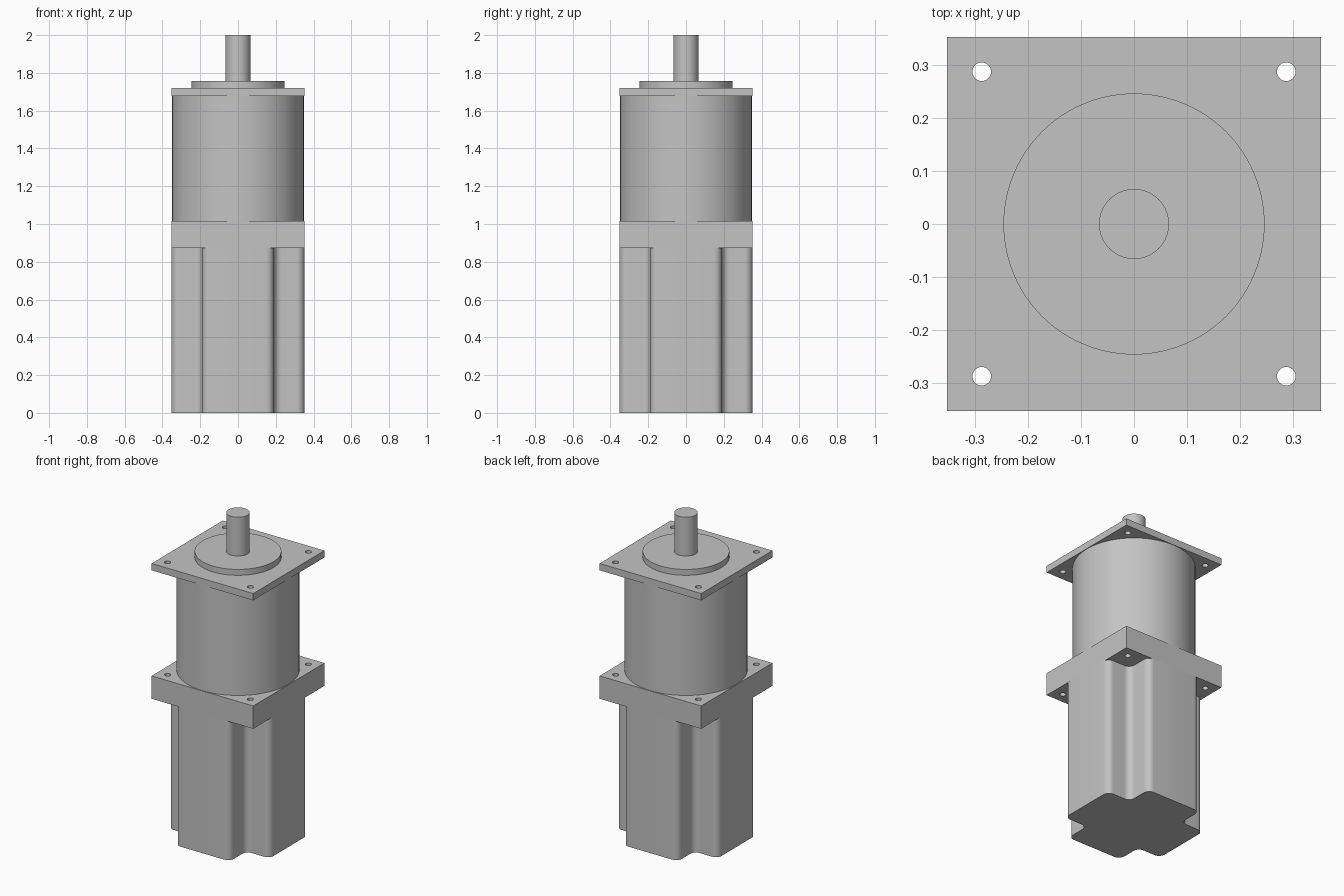
import bpy, bmesh
from math import radians

cube = bpy.data.objects.get("Cube")
if cube:
    bpy.data.objects.remove(cube, do_unlink=True)

HALF = 0.352        # half width of the square plates
NOTCH = 0.19        # inner position of the corner notches
HOLE = 0.287        # bolt hole offset from the axis
CORNERS = [(1, 1), (-1, 1), (-1, -1), (1, -1)]

steel = bpy.data.materials.new("grey_metal")
steel.use_nodes = True
color = (0.55, 0.55, 0.55, 1)
steel.diffuse_color = color
steel.node_tree.nodes["Principled BSDF"].inputs["Base Color"].default_value = color


def finish(obj, name):
    obj.name = obj.data.name = name
    obj.data.materials.clear()
    obj.data.materials.append(steel)
    bpy.ops.object.select_all(action='DESELECT')
    obj.select_set(True)
    bpy.context.view_layer.objects.active = obj
    bpy.ops.object.shade_smooth_by_angle(angle=radians(30))
    return obj


def cylinder(name, radius, z0, z1, x=0, y=0, sides=96):
    bpy.ops.mesh.primitive_cylinder_add(vertices=sides, radius=radius, depth=z1 - z0,
                                        location=(x, y, (z0 + z1) / 2))
    return finish(bpy.context.object, name)


def prism(name, outline, z0, z1, fillet=0):
    """Extrude an outline upwards, optionally rounding its vertical edges."""
    bm = bmesh.new()
    base = bm.faces.new([bm.verts.new((x, y, z0)) for x, y in outline])
    ext = bmesh.ops.extrude_face_region(bm, geom=[base], use_keep_orig=True)
    top = [v for v in ext["geom"] if isinstance(v, bmesh.types.BMVert)]
    bmesh.ops.translate(bm, verts=top, vec=(0, 0, z1 - z0))
    if fillet:
        uprights = [e for e in bm.edges if abs(e.verts[0].co.z - e.verts[1].co.z) > 0.01]
        bmesh.ops.bevel(bm, geom=uprights, offset=fillet, segments=8,
                        profile=0.5, affect='EDGES')
    bmesh.ops.recalc_face_normals(bm, faces=bm.faces[:])
    mesh = bpy.data.meshes.new(name)
    bm.to_mesh(mesh)
    bm.free()
    obj = bpy.data.objects.new(name, mesh)
    bpy.context.collection.objects.link(obj)
    return finish(obj, name)


def drilled_plate(name, z0, z1):
    """Square plate with a bolt hole through each corner."""
    plate = prism(name, [(sx * HALF, sy * HALF) for sx, sy in CORNERS], z0, z1)
    for sx, sy in CORNERS:
        drill = cylinder("drill", 0.0175, z0 - 0.05, z1 + 0.05, sx * HOLE, sy * HOLE, 32)
        drill.hide_render = True
        cut = plate.modifiers.new("bolt_hole", 'BOOLEAN')
        cut.operation = 'DIFFERENCE'
        cut.solver = 'EXACT'
        cut.object = drill
        bpy.context.view_layer.objects.active = plate
        bpy.ops.object.modifier_apply(modifier=cut.name)
        bpy.data.objects.remove(drill, do_unlink=True)
    return finish(plate, name)


# Motor body: square with a rounded notch at every corner
outline = []
for sx, sy in CORNERS:
    corner = [(HALF, NOTCH), (NOTCH, NOTCH), (NOTCH, HALF)]
    if sx * sy < 0:
        corner.reverse()
    outline += [(sx * x, sy * y) for x, y in corner]
prism("motor_body", outline, 0, 0.873, fillet=0.04)

# Flanges, gearbox housing and output shaft
drilled_plate("motor_flange", 0.873, 1.016)
cylinder("gearbox_housing", 0.349, 1.016, 1.677)
drilled_plate("output_flange", 1.677, 1.72)
cylinder("pilot_boss", 0.246, 1.72, 1.757)
cylinder("output_shaft", 0.066, 1.757, 2.0)
